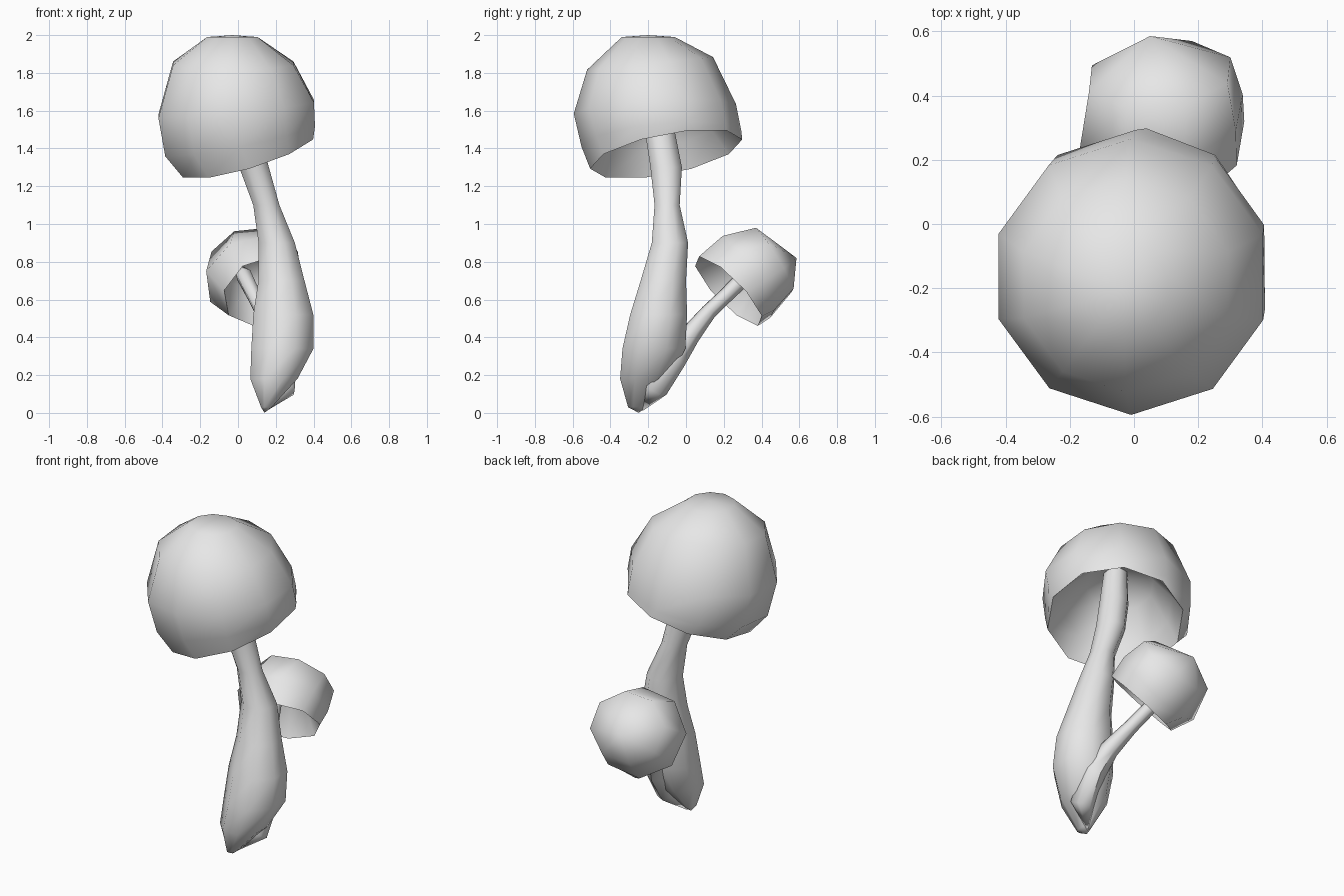
import bpy, bmesh, math
from mathutils import Vector

cube = bpy.data.objects.get("Cube")
if cube:
    bpy.data.objects.remove(cube, do_unlink=True)

COLOUR = (0.8, 0.8, 0.8, 1)
grey = bpy.data.materials.new("pale_grey")
grey.use_nodes = True
grey.diffuse_color = COLOUR
grey.node_tree.nodes["Principled BSDF"].inputs["Base Color"].default_value = COLOUR
UP = Vector((0, 0, 1))


def loft(name, rings, sides):
    """Skin rings of (centre, axis, x radius, y radius); radius 0 makes a pole."""
    bm = bmesh.new()
    loops = []
    for centre, axis, rx, ry in rings:
        turn = UP.rotation_difference(Vector(axis).normalized())
        if rx == 0:
            loops.append([bm.verts.new(centre)])
            continue
        angles = [math.tau * (i + 0.5) / sides for i in range(sides)]
        loops.append([bm.verts.new(Vector(centre) + turn @ Vector(
            (rx * math.cos(a), ry * math.sin(a), 0))) for a in angles])
    for a, b in zip(loops, loops[1:]):
        for i in range(sides):
            corners = [a[i % len(a)], a[(i + 1) % len(a)],
                       b[(i + 1) % len(b)], b[i % len(b)]]
            bm.faces.new(list(dict.fromkeys(corners)))
    bmesh.ops.recalc_face_normals(bm, faces=bm.faces)
    mesh = bpy.data.meshes.new(name)
    bm.to_mesh(mesh)
    bm.free()
    mesh.materials.append(grey)
    obj = bpy.data.objects.new(name, mesh)
    bpy.context.collection.objects.link(obj)
    bpy.ops.object.select_all(action='DESELECT')
    obj.select_set(True)
    bpy.context.view_layer.objects.active = obj
    bpy.ops.object.shade_smooth_by_angle(angle=math.radians(60))


def cap(name, rim_centre, rim_axis, squash, inner, outer, sides):
    """Hollow cap: inner (radius, depth) steps to the rim, then outer rings to the top."""
    axis = Vector(rim_axis).normalized()
    rings = [(Vector(rim_centre) + axis * h, axis, r * squash, r) for r, h in inner]
    loft(name, rings + outer, sides)


# Large cap, its rim tilted down toward the front right
cap("large_cap", (0.05, -0.105, 1.37), (-0.3, -0.2, 1), 0.92,
    [(0, 0.36), (0.2, 0.3), (0.33, 0.13), (0.41, 0)],
    [((0.01, -0.13, 1.45), (-0.2, -0.1, 1), 0.425, 0.425),
     ((-0.01, -0.165, 1.61), (-0.1, -0.06, 1), 0.435, 0.43),
     ((-0.025, -0.19, 1.85), (0, -0.1, 1), 0.335, 0.335),
     ((-0.03, -0.2, 1.99), (0, 0, 1), 0.14, 0.14),
     ((-0.03, -0.2, 2), (0, 0, 1), 0, 0)], 10)

# Small cap, opening down toward the front
cap("small_cap", (0.135, 0.225, 0.645), (-0.3, 0.68, 0.66), 0.9,
    [(0, 0.23), (0.15, 0.18), (0.25, 0)],
    [((0.085, 0.32, 0.72), (-0.2, 0.8, 0.53), 0.27, 0.26),
     ((0.08, 0.465, 0.81), (-0.1, 0.82, 0.5), 0.235, 0.205),
     ((0.05, 0.585, 0.82), (0, 1, 0), 0, 0)], 8)

# Large stalk with a swollen foot
stalk = [(0.14, -0.25, 0, 0, 0), (0.15, -0.26, 0.03, 0.03, 0.05),
         (0.19, -0.215, 0.18, 0.135, 0.145), (0.235, -0.17, 0.34, 0.178, 0.18),
         (0.24, -0.145, 0.52, 0.172, 0.163), (0.23, -0.12, 0.7, 0.132, 0.13),
         (0.205, -0.085, 0.9, 0.104, 0.104), (0.15, -0.1, 1.1, 0.075, 0.072),
         (0.085, -0.105, 1.3, 0.085, 0.09), (0.03, -0.14, 1.5, 0.085, 0.085),
         (0, -0.16, 1.72, 0.07, 0.07), (0, -0.16, 1.72, 0, 0)]
loft("large_stalk", [(p[:3], UP, p[3], p[4]) for p in stalk], 8)

# Small stalk, branching from the foot and curving backward
branch = [((0.15, -0.23, 0.01), 0), ((0.24, -0.165, 0.13), 0.07),
          ((0.24, -0.065, 0.29), 0.07), ((0.2, 0.02, 0.41), 0.055),
          ((0.13, 0.12, 0.535), 0.042), ((0.085, 0.21, 0.62), 0.04),
          ((0.03, 0.32, 0.73), 0.045), ((0.015, 0.37, 0.78), 0)]
points = [Vector(p) for p, r in branch]
rings = []
for i, (p, r) in enumerate(branch):
    tangent = points[min(i + 1, len(points) - 1)] - points[max(i - 1, 0)]
    rings.append((p, tangent, r, r))
loft("small_stalk", rings, 6)
